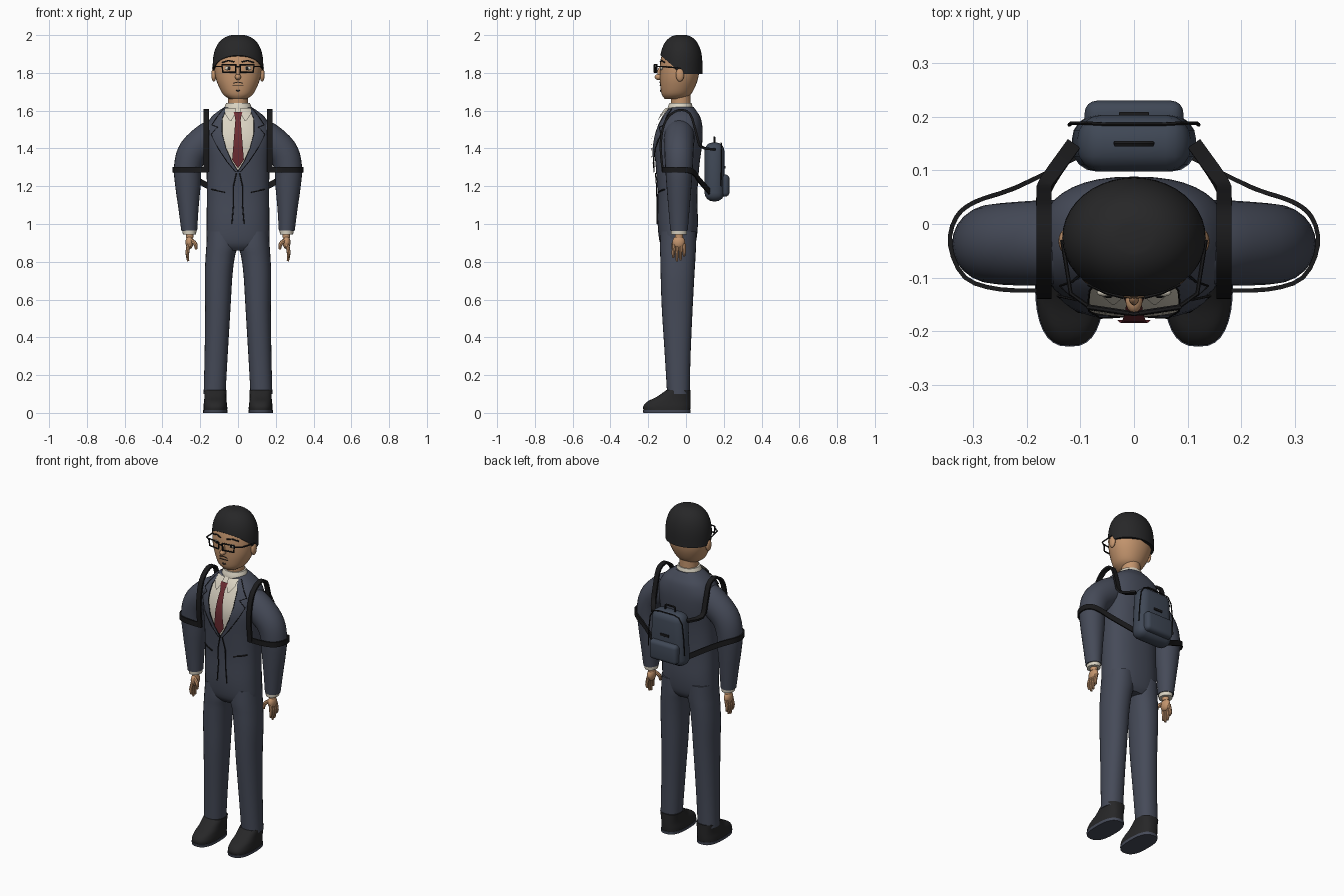
import bpy, bmesh, math
from mathutils import Vector

if "Cube" in bpy.data.objects:
    bpy.data.objects.remove(bpy.data.objects["Cube"])

def mat(name, r, g, b):
    m = bpy.data.materials.new(name)
    m.diffuse_color = (r, g, b, 1)
    m.use_nodes = True
    m.node_tree.nodes["Principled BSDF"].inputs["Base Color"].default_value = m.diffuse_color
    return m

SUIT = mat("slate_suit", .060, .069, .098)
SKIN = mat("skin", .55, .30, .155)
BLACK = mat("black", .010, .010, .011)
CHAR = mat("charcoal", .020, .020, .021)
CREAM = mat("cream", .70, .65, .54)
RED = mat("wine_red", .15, .025, .032)
PACK = mat("pack_blue", .050, .064, .092)

def finish(name, bm, m, smooth=True):
    bmesh.ops.recalc_face_normals(bm, faces=bm.faces)
    for f in bm.faces:
        f.smooth = smooth
    me = bpy.data.meshes.new(name)
    bm.to_mesh(me)
    bm.free()
    me.materials.append(m)
    ob = bpy.data.objects.new(name, me)
    bpy.context.collection.objects.link(ob)
    return ob

def resample(rows, sub=4):
    """Catmull-Rom smoothing of a list of tuples."""
    out, n = [], len(rows)
    for i in range(n - 1):
        a, b, c, d = rows[max(i - 1, 0)], rows[i], rows[i + 1], rows[min(i + 2, n - 1)]
        for k in range(sub):
            t = k / sub
            out.append(tuple(.5 * (2 * q + (r - p) * t + (2 * p - 5 * q + 4 * r - s) * t * t
                             + (3 * q - p - 3 * r + s) * t ** 3) for p, q, r, s in zip(a, b, c, d)))
    return out + [rows[-1]]

def skin_rings(name, rings, m):
    """Closed skin over a list of equal point rings."""
    bm = bmesh.new()
    vs = [[bm.verts.new(p) for p in r] for r in rings]
    n = len(vs[0])
    for a, b in zip(vs, vs[1:]):
        for i in range(n):
            bm.faces.new((a[i], a[(i + 1) % n], b[(i + 1) % n], b[i]))
    bm.faces.new(vs[0])
    bm.faces.new(vs[-1])
    return finish(name, bm, m)

def spow(v, e):
    return math.copysign(abs(v) ** e, v)

def vloft(name, rows, m, p=2.0, n=32, sub=4):
    """Upright loft; rows are (z, centre x, half width, front y, back y)."""
    rings = []
    for z, cx, rx, yf, yb in resample(rows, sub):
        ring = []
        for i in range(n):
            a = 2 * math.pi * i / n
            ring.append((cx + rx * spow(math.cos(a), 2 / p),
                         (yf + yb) / 2 + (yb - yf) / 2 * spow(math.sin(a), 2 / p), z))
        rings.append(ring)
    return skin_rings(name, rings, m)

def limb(name, rows, m, n=20, sub=4):
    """Loft along a path; rows are (x, y, z, in-plane radius, depth radius)."""
    pts = resample(rows, sub)
    rings = []
    for i, q in enumerate(pts):
        t = (Vector(pts[min(i + 1, len(pts) - 1)][:3]) - Vector(pts[max(i - 1, 0)][:3])).normalized()
        u = t.cross(Vector((0, 1, 0))).normalized()
        v = u.cross(t)
        rings.append([Vector(q[:3]) + u * q[3] * math.cos(2 * math.pi * k / n)
                      + v * q[4] * math.sin(2 * math.pi * k / n) for k in range(n)])
    return skin_rings(name, rings, m)

def front_y(rows, p, x, z):
    """Front surface depth of an upright loft."""
    rs = resample(rows)
    z = min(max(z, rs[0][0]), rs[-1][0])
    for a, b in zip(rs, rs[1:]):
        if a[0] <= z <= b[0]:
            t = (z - a[0]) / (b[0] - a[0])
            _, cx, rx, yf, yb = [q + (r - q) * t for q, r in zip(a, b)]
            k = min(abs(x - cx) / rx, .97)
            return (yf + yb) / 2 - (yb - yf) / 2 * (1 - k ** p) ** (1 / p)

def patch(name, rows, off, m, cols=8):
    """Sheet lying on the chest; rows are (z, x left, x right)."""
    bm = bmesh.new()
    fine = []
    for a, b in zip(rows, rows[1:]):
        fine += [tuple(q + (r - q) * k / 3 for q, r in zip(a, b)) for k in range(3)]
    fine.append(rows[-1])
    g = []
    for z, l, r in fine:
        xs = [l + (r - l) * i / cols for i in range(cols + 1)]
        g.append([bm.verts.new((x, front_y(TORSO, 2.4, x, z) - off, z)) for x in xs])
    for a, b in zip(g, g[1:]):
        for i in range(cols):
            bm.faces.new((a[i], b[i], b[i + 1], a[i + 1]))
    return finish(name, bm, m)

def tube(name, pts, r, m, closed=False):
    cu = bpy.data.curves.new(name, 'CURVE')
    cu.dimensions = '3D'
    cu.bevel_depth, cu.bevel_resolution, cu.use_fill_caps = r, 1, True
    sp = cu.splines.new('POLY')
    sp.points.add(len(pts) - 1)
    for s, q in zip(sp.points, pts):
        s.co = (*q, 1)
    sp.use_cyclic_u = closed
    cu.materials.append(m)
    ob = bpy.data.objects.new(name, cu)
    bpy.context.collection.objects.link(ob)
    bpy.ops.object.select_all(action='DESELECT')
    ob.select_set(True)
    bpy.context.view_layer.objects.active = ob
    bpy.ops.object.convert(target='MESH')

def chest_line(name, xz, off=.004, r=.003):
    pts = resample(xz, 3) if len(xz) < 4 else xz
    tube(name, [(x, front_y(TORSO, 2.4, x, z) - off, z) for x, z in pts], r, BLACK)

def ribbon(name, pts, axis, w, th, m):
    """Flat strap along a path with a fixed width axis."""
    ps = [Vector(q) for q in resample(pts, 3)]
    ax, rings = Vector(axis), []
    for i, q in enumerate(ps):
        t = (ps[min(i + 1, len(ps) - 1)] - ps[max(i - 1, 0)]).normalized()
        u = (ax - t * ax.dot(t)).normalized()
        v = t.cross(u)
        rings.append([q + u * a * w / 2 + v * b * th / 2 for a, b in ((1, 1), (-1, 1), (-1, -1), (1, -1))])
    return skin_rings(name, rings, m)

def ball(name, c, s, m):
    bm = bmesh.new()
    bmesh.ops.create_uvsphere(bm, u_segments=16, v_segments=10, radius=1)
    for v in bm.verts:
        v.co = Vector((v.co.x * s[0] + c[0], v.co.y * s[1] + c[1], v.co.z * s[2] + c[2]))
    return finish(name, bm, m)

def box(name, lo, hi, bevel, m, taper=1.0):
    bm = bmesh.new()
    bmesh.ops.create_cube(bm, size=1)
    for v in bm.verts:
        v.co = Vector([l + (h - l) * (q + .5) for l, h, q in zip(lo, hi, v.co)])
        if v.co.z > (lo[2] + hi[2]) / 2:
            v.co.x *= taper
    bmesh.ops.bevel(bm, geom=bm.edges[:], offset=bevel, segments=4, profile=.5, affect='EDGES')
    return finish(name, bm, m)

# Torso and neck
TORSO = [(.86, 0, .12, -.11, .03), (.90, 0, .162, -.138, .052), (1.0, 0, .166, -.150, .063),
         (1.15, 0, .165, -.150, .06), (1.3, 0, .167, -.160, .07), (1.42, 0, .177, -.168, .085),
         (1.5, 0, .176, -.152, .088), (1.56, 0, .146, -.125, .078), (1.595, 0, .108, -.105, .058),
         (1.62, 0, .07, -.085, .04)]
vloft("jacket", TORSO, SUIT, 2.4, 40)
vloft("neck", [(1.58, 0, .052, -.08, .025), (1.72, 0, .052, -.08, .025)], SKIN)
vloft("shirt_collar", [(1.59, 0, .074, -.098, .038), (1.615, 0, .073, -.097, .036), (1.64, 0, .062, -.088, .03)], CREAM)

# Shirt front, tie and jacket closure
patch("shirt_front", [(1.61, -.065, .065), (1.56, -.084, .084), (1.45, -.084, .084), (1.36, -.05, .05),
                      (1.285, -.002, .002)], .005, CREAM, 12)
patch("tie", [(1.59, -.020, .020), (1.55, -.014, .014), (1.45, -.022, .022), (1.34, -.031, .031), (1.30, -.004, .004)], .017, RED)
patch("tie_knot", [(1.592, -.023, .023), (1.553, -.013, .013)], .023, RED)
for s in (-1, 1):
    lapel = [(1.61, .062, .076), (1.56, .083, .115), (1.525, .085, .138), (1.513, .085, .108),
             (1.475, .084, .142), (1.4, .064, .105), (1.33, .032, .058), (1.275, -.002, .012)]
    patch("lapel", [(z, s * a, s * b) for z, a, b in lapel], .012, SUIT)
    chest_line("lapel_edge", [(s * b, z) for z, a, b in lapel], .012, .0025)
    chest_line("lapel_inner_edge", [(s * a, z) for z, a, b in lapel], .012, .002)
    patch("collar_flap", [(1.615, s * .012, s * .068), (1.58, s * .016, s * .068), (1.545, s * .036, s * .042)], .019, CREAM)
    chest_line("jacket_edge", [(s * .008, 1.27), (s * .024, 1.2), (s * .024, 1.1), (s * .032, 1.0)])
    chest_line("jacket_pocket", [(s * .07, 1.168), (s * .105, 1.175), (s * .142, 1.183)], .002, .004)

# Arms, hands, legs and shoes
for s in (-1, 1):
    arm = [(.09, -.035, 1.495, .07, .075), (.15, -.035, 1.458, .085, .08), (.235, -.037, 1.385, .081, .077),
           (.265, -.037, 1.30, .074, .073), (.265, -.037, 1.2, .067, .066),
           (.262, -.037, 1.08, .053, .056), (.258, -.037, .965, .042, .046)]
    limb("sleeve", [(s * r[0], *r[1:]) for r in arm], SUIT, 24)
    vloft("shirt_cuff", [(.945, s * .257, .035, -.078, .004), (.975, s * .257, .038, -.08, .006)], CREAM, n=20)
    limb("wrist", [(s * .256, -.037, .955, .02, .022), (s * .256, -.037, .925, .019, .022)], SKIN, 12)
    ball("palm", (s * .257, -.039, .903), (.021, .034, .036), SKIN)
    for i in range(4):
        y, tip = -.067 + i * .019, (.822, .803, .808, .83)[i]
        limb("finger", [(s * .26, y * .9 - .002, .895, .010, .010), (s * .268, y, .85, .010, .009),
                        (s * .264, y, tip, .006, .006)], SKIN, 8, 3)
    limb("thumb", [(s * .25, -.055, .915, .011, .011), (s * .226, -.067, .895, .011, .010),
                   (s * .222, -.072, .865, .006, .006)], SKIN, 8, 3)
    vloft("trouser_leg", [(z, s * cx, rx, a, b) for z, cx, rx, a, b in (
        (.1, .124, .058, -.100, .02), (.3, .116, .061, -.112, .024), (.55, .107, .067, -.128, .035),
        (.72, .103, .073, -.134, .044), (.82, .095, .077, -.136, .05), (.88, .086, .082, -.138, .053),
        (.96, .083, .08, -.135, .055))], SUIT, 2.2, 28)
    vloft("shoe", [(z, s * .12, rx, a, b) for z, rx, a, b in (
        (.014, .063, -.225, .022), (.035, .063, -.226, .024), (.06, .06, -.205, .025),
        (.085, .058, -.155, .025), (.12, .059, -.105, .025))], CHAR, 2.6, 32)
    vloft("sole", [(0, s * .12, .064, -.226, .024), (.016, s * .12, .065, -.229, .025)], SUIT, 2.6, 32, 1)

# Head and face
HEAD = [(1.662, 0, .045, -.112, -.005), (1.685, 0, .078, -.128, .025), (1.73, 0, .103, -.136, .05),
        (1.78, 0, .12, -.139, .066), (1.84, 0, .126, -.138, .072), (1.9, 0, .119, -.126, .068), (1.96, 0, .08, -.09, .04)]
vloft("head", HEAD, SKIN, 2.1)
ball("nose", (0, -.143, 1.778), (.016, .023, .016), SKIN)
ball("nose_bridge", (0, -.136, 1.80), (.010, .016, .032), SKIN)

def face(x, z, off=.001):
    return (x, front_y(HEAD, 2.1, x, z) - off, z)

tube("moustache", [face(x, 1.752 - abs(x) * .25) for x in (-.026, -.012, 0, .012, .026)], .0022, BLACK)
tube("mouth", [face(x, 1.732) for x in (-.028, 0, .028)], .002, BLACK)
tube("chin_beard", [face(x, 1.708 - .006 * (x == 0)) for x in (-.01, 0, .01)], .004, CHAR)
for s in (-1, 1):
    ball("ear", (s * .128, -.032, 1.79), (.013, .022, .036), SKIN)
    ball("eye", face(s * .048, 1.824, -.004), (.022, .008, .011), CREAM)
    ball("iris", face(s * .048, 1.824, .003), (.008, .003, .009), BLACK)
    tube("eyebrow", [face(s * x, z) for x, z in ((.02, 1.858), (.05, 1.866), (.085, 1.855))], .004, BLACK)
    tube("glasses_rim", [(s * x, y, z) for x, y, z in ((.014, -.166, 1.803), (.08, -.156, 1.803),
                         (.085, -.155, 1.843), (.012, -.166, 1.843))], .005, BLACK, True)
    tube("glasses_arm", [(s * .083, -.155, 1.834), (s * .118, -.13, 1.834), (s * .134, -.03, 1.825)], .004, BLACK)
tube("glasses_bridge", [(-.014, -.166, 1.83), (0, -.168, 1.834), (.014, -.166, 1.83)], .004, BLACK)

# Hair cap with a raised fringe and a lower back edge
rings = []
for j in range(19):
    ring = []
    for i in range(40):
        a = 2 * math.pi * i / 40
        t = max(0, min(1, (-math.sin(a) - .1) / .9))
        zb = 1.795 + .098 * t ** .75
        ph = math.pi / 2 * j / 19.3
        z = zb + (2.0 - zb) * math.sin(ph) / math.sin(math.pi / 2 * 18 / 19.3)
        k = max(0, (z - 1.83) / .172)
        f = (1 - k ** 2.5) ** (1 / 2.5)
        ring.append((.134 * f * math.cos(a), -.026 + (.113 * f) * math.sin(a), z))
    rings.append(ring)
skin_rings("hair", rings, CHAR)

# Backpack
box("backpack_body", (-.118, .098, 1.12), (.118, .203, 1.432), .045, PACK, .88)
box("backpack_pocket", (-.092, .17, 1.145), (.092, .23, 1.262), .022, PACK)
box("pocket_pull", (-.028, .20, 1.293), (.028, .209, 1.307), .002, BLACK)
tube("backpack_zip", [(-.121, .185, 1.20), (-.117, .188, 1.30), (-.107, .188, 1.385), (-.085, .188, 1.42),
                      (-.05, .186, 1.428), (.05, .186, 1.428), (.085, .188, 1.42), (.107, .188, 1.385),
                      (.117, .188, 1.30), (.121, .185, 1.20)], .0035, BLACK)
tube("carry_handle", [(-.033, .15, 1.42), (-.033, .15, 1.452), (-.025, .15, 1.458), (.025, .15, 1.458),
                      (.033, .15, 1.452), (.033, .15, 1.42)], .006, BLACK)

# Shoulder straps and arm straps
for s in (-1, 1):
    over = [(.168, -.122, 1.275), (.168, -.134, 1.4), (.168, -.124, 1.5), (.168, -.095, 1.565), (.168, -.04, 1.602),
            (.168, .02, 1.585), (.168, .052, 1.49), (.162, .078, 1.41), (.112, .15, 1.395)]
    ribbon("shoulder_strap", [(s * x, y, z) for x, y, z in over], (1, 0, 0), .028, .012, BLACK)
    around = [(.16, -.124, 1.287), (.25, -.122, 1.287), (.315, -.1, 1.287), (.343, -.04, 1.287), (.332, .012, 1.285),
              (.295, .042, 1.272), (.22, .068, 1.235), (.105, .125, 1.17)]
    ribbon("arm_strap", [(s * x, y, z) for x, y, z in around], (0, 0, 1), .03, .008, BLACK)

# Smooth shading with sharp edges kept
bpy.ops.object.select_all(action='SELECT')
bpy.context.view_layer.objects.active = bpy.data.objects["jacket"]
bpy.ops.object.shade_smooth_by_angle(angle=math.radians(40))
